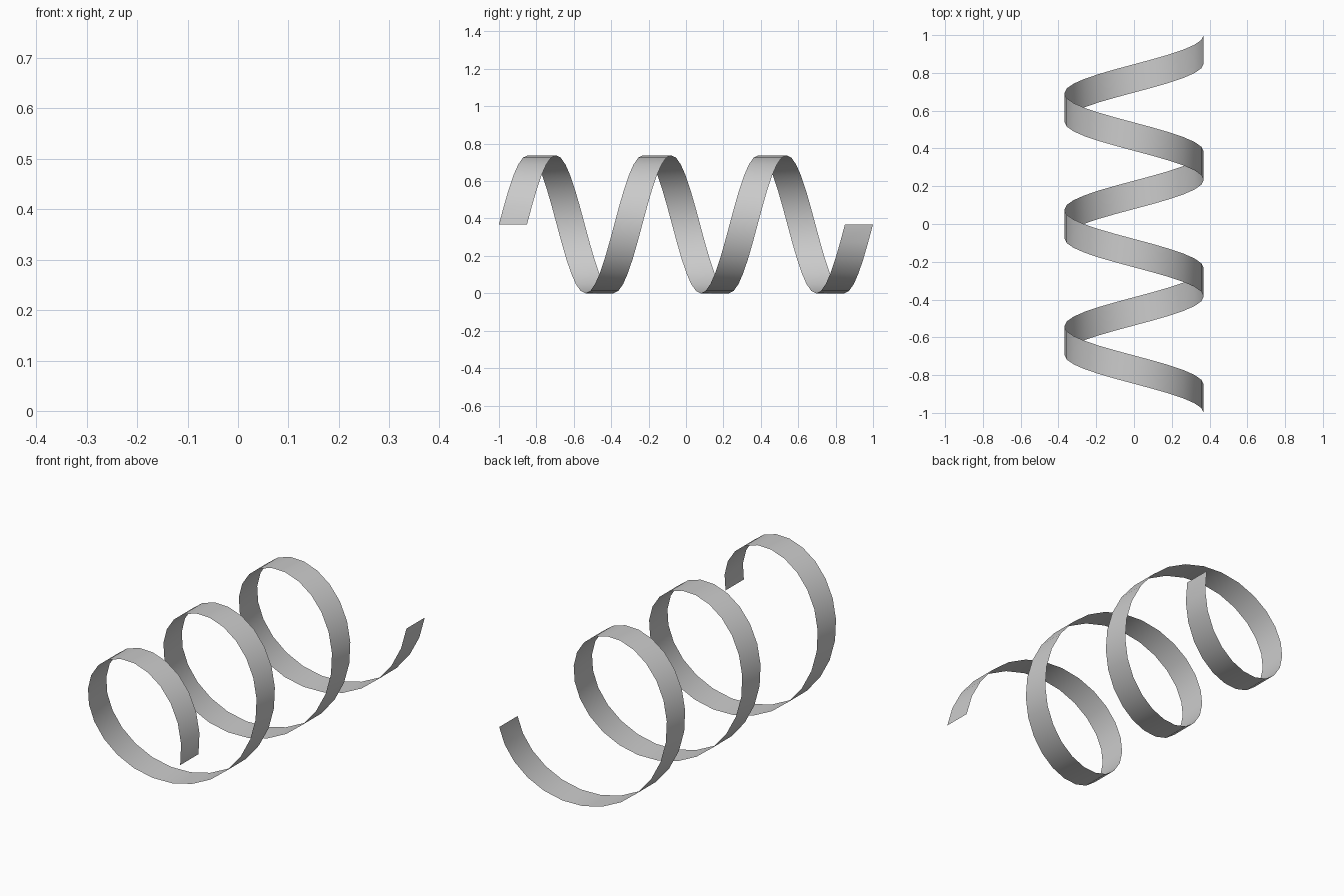
import bpy, bmesh, math

if "Cube" in bpy.data.objects:
    bpy.data.objects.remove(bpy.data.objects["Cube"])

R = 0.369        # coil radius
WIDTH = 0.15     # ribbon width along the coil axis
TURNS = 3
STEPS = 24       # segments per turn
N = TURNS * STEPS

# spiral ribbon: a short edge along y, swept around the y axis
bm = bmesh.new()
prev = None
for i in range(N + 1):
    a = 2 * math.pi * i / STEPS
    x, z = R * math.cos(a), R + R * math.sin(a)
    y = -1 + (2 - WIDTH) * i / N
    pair = (bm.verts.new((x, y, z)), bm.verts.new((x, y + WIDTH, z)))
    if prev:
        bm.faces.new((prev[0], pair[0], pair[1], prev[1])).smooth = True
    prev = pair
bmesh.ops.recalc_face_normals(bm, faces=bm.faces)
# make the normals point away from the coil axis
bm.faces.ensure_lookup_table()
f = bm.faces[0]
if f.normal.x < 0:
    bmesh.ops.reverse_faces(bm, faces=bm.faces)

mesh = bpy.data.meshes.new("spiral_ribbon")
bm.to_mesh(mesh)
bm.free()
ribbon = bpy.data.objects.new("spiral_ribbon", mesh)
bpy.context.collection.objects.link(ribbon)
